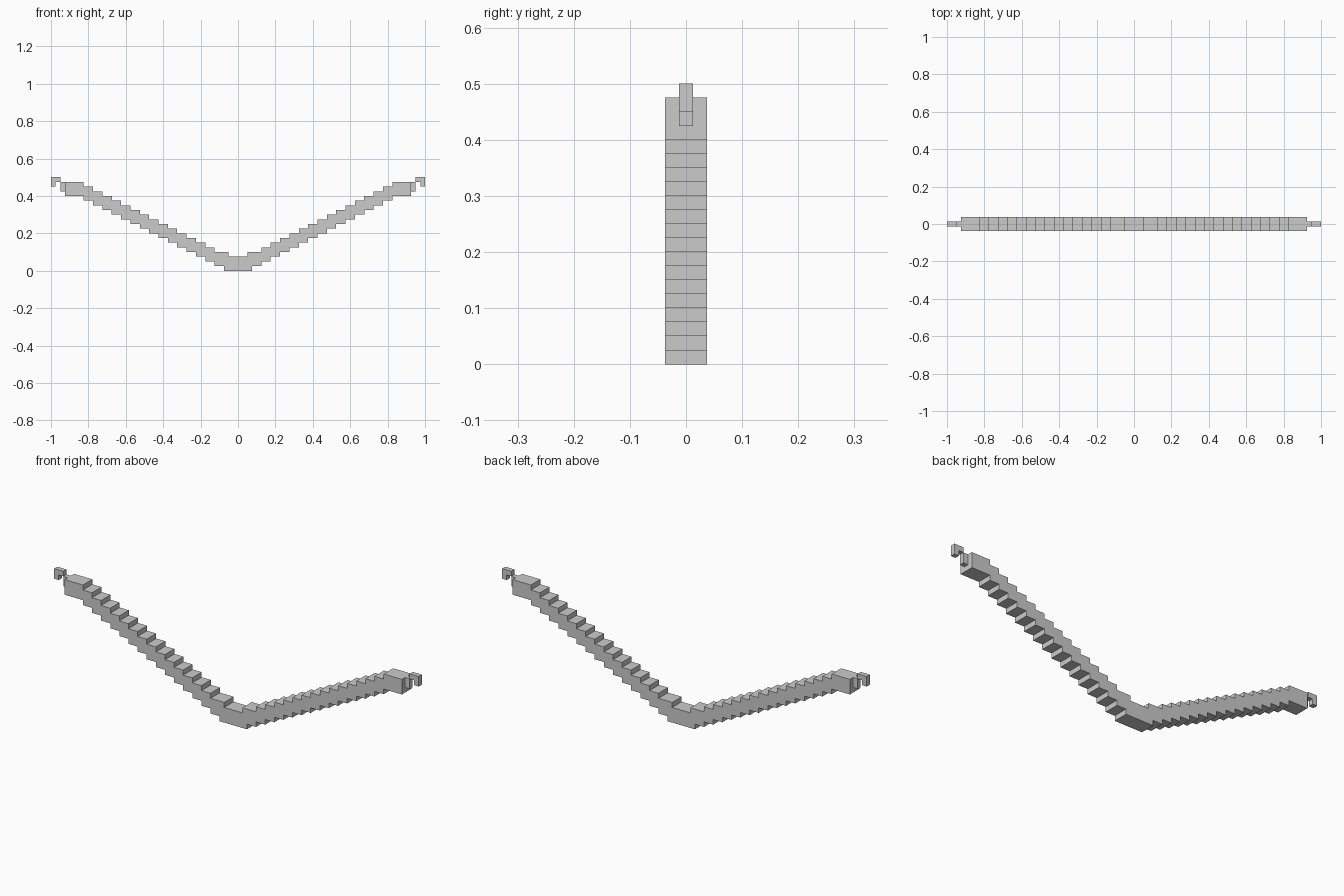
import bpy, bmesh

if "Cube" in bpy.data.objects:
    bpy.data.objects.remove(bpy.data.objects["Cube"])

U = 0.025  # grid unit


def extrude_profile(name, pts, half_depth):
    """Extrude an x/z outline symmetrically along y."""
    bm = bmesh.new()
    face = bm.faces.new([bm.verts.new((x, -half_depth, z)) for x, z in pts])
    res = bmesh.ops.extrude_face_region(bm, geom=[face])
    verts = [v for v in res["geom"] if isinstance(v, bmesh.types.BMVert)]
    bmesh.ops.translate(bm, verts=verts, vec=(0, 2 * half_depth, 0))
    bmesh.ops.recalc_face_normals(bm, faces=bm.faces)
    mesh = bpy.data.meshes.new(name)
    bm.to_mesh(mesh)
    bm.free()
    obj = bpy.data.objects.new(name, mesh)
    bpy.context.collection.objects.link(obj)
    return obj


def staircase(risers, z0, x_end):
    """Stepped line from the centre outwards, rising one unit at each riser."""
    pts, z = [], z0
    for x in risers:
        pts += [(x, z), (x, z + U)]
        z += U
    return pts + [(x_end, z)]


# Stepped V-shaped bar
END = 37 * U
lower = staircase([(3 + 2 * i) * U for i in range(16)], 0, END)
upper = staircase([2 * U] + [(5 + 2 * i) * U for i in range(15)], 3 * U, END)
right = lower + upper[::-1]
left = [(-x, z) for x, z in reversed(right)]
extrude_profile("stepped_bar", right + left, 0.037)

# Small hooks at both ends
link = [(37, 17), (38, 17), (38, 19), (37, 19)]
hook = [(38, 19), (39, 19), (39, 18), (40, 18), (40, 20), (38, 20)]
for side, s in (("right", 1), ("left", -1)):
    for part, outline in (("hook_base", link), ("hook_tip", hook)):
        extrude_profile(f"{part}_{side}", [(s * x * U, z * U) for x, z in outline], 0.0122)
